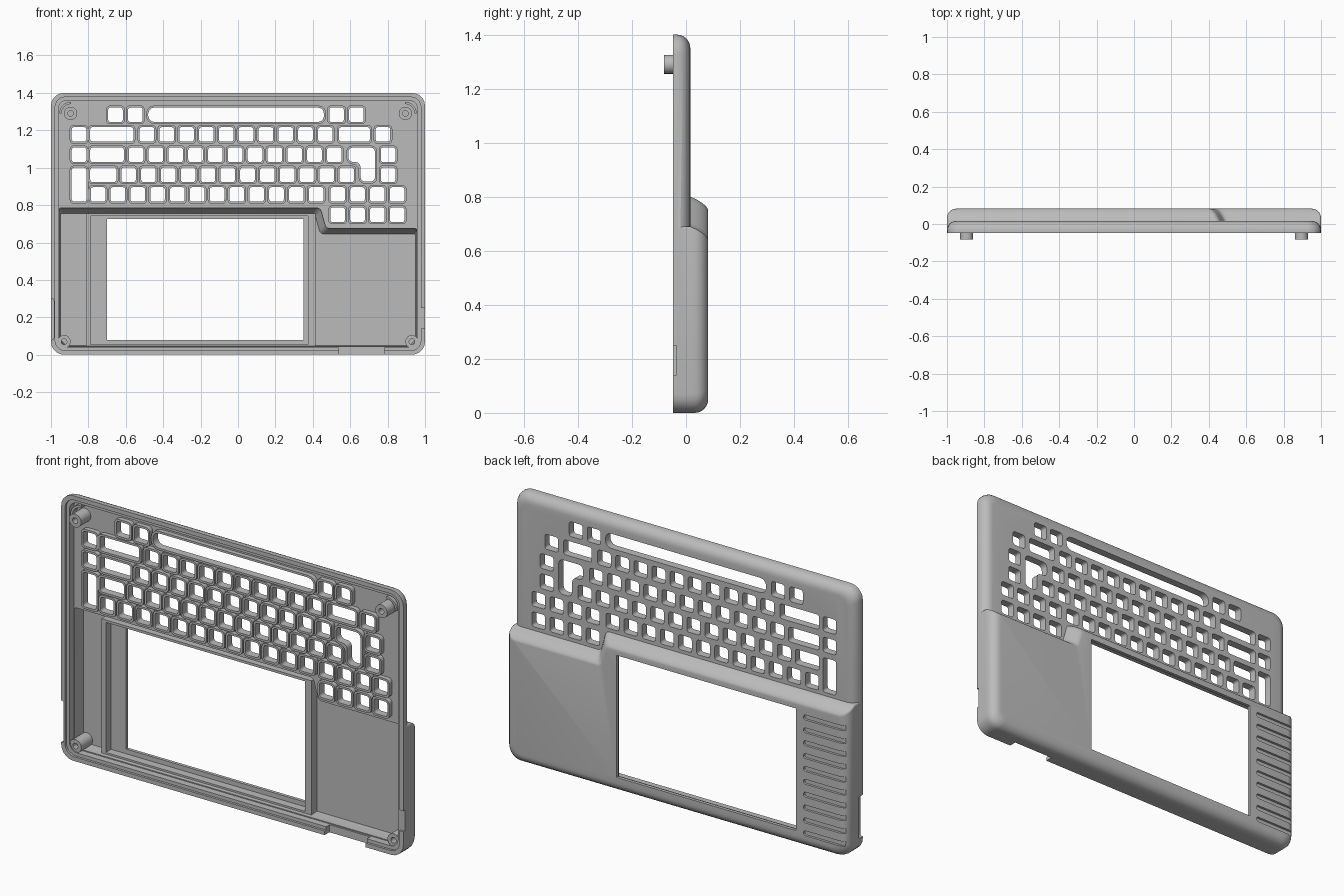
import bpy, bmesh, math
from mathutils import Vector

cube = bpy.data.objects.get("Cube")
if cube:
    bpy.data.objects.remove(cube, do_unlink=True)

grey = bpy.data.materials.new("case_grey")
grey.use_nodes = True
grey.diffuse_color = (0.5, 0.5, 0.5, 1)
grey.node_tree.nodes["Principled BSDF"].inputs["Base Color"].default_value = (0.5, 0.5, 0.5, 1)

RIM, PLATE, BACK = -0.048, 0.016, 0.082   # depths: open edge, thin back, thick back
FLOOR, KEY_FLOOR = 0.065, 0.0             # inside depths
FILLET = 0.05


# ---------- helpers ----------
def rect(x0, x1, z0, z1):
    return [(x0, z0), (x1, z0), (x1, z1), (x0, z1)]


def grow(poly, d):
    """Offset a right-angled counter-clockwise outline outwards."""
    out = []
    for i, p in enumerate(poly):
        p, a, b = Vector(p), Vector(poly[i - 1]), Vector(poly[(i + 1) % len(poly)])
        e, f = (p - a).normalized(), (b - p).normalized()
        out.append((p.x + d * (e.y + f.y), p.y - d * (e.x + f.x)))
    return out


def rounded(poly, radii, steps=5):
    """Round each corner of an outline."""
    if not isinstance(radii, (list, tuple)):
        radii = [radii] * len(poly)
    pts = []
    for i, r in enumerate(radii):
        p, a, b = Vector(poly[i]), Vector(poly[i - 1]), Vector(poly[(i + 1) % len(poly)])
        u, v = (a - p).normalized() * r, (b - p).normalized() * r
        for k in range(steps + 1):
            t = k / steps
            s = 1 - t
            pts.append(p + u * (s**3 + 3 * s * s * t * 0.448) + v * (t**3 + 3 * t * t * s * 0.448))
    return pts


def circle(x, z, r, n=24):
    return [(x + r * math.cos(2 * math.pi * k / n), z + r * math.sin(2 * math.pi * k / n)) for k in range(n)]


def loft(bm, rings, closed=False):
    """Skin a series of (depth, outline) rings; closed makes a tube wall."""
    loops = [[bm.verts.new((p[0], y, p[1])) for p in pts] for y, pts in rings]
    pairs = list(zip(loops, loops[1:])) + ([(loops[-1], loops[0])] if closed else [])
    for a, b in pairs:
        for i in range(len(a)):
            j = (i + 1) % len(a)
            bm.faces.new((a[i], a[j], b[j], b[i]))
    if not closed:
        bm.faces.new(loops[0])
        bm.faces.new(loops[-1])


def prism(bm, pts, y0, y1):
    loft(bm, [(y0, pts), (y1, pts)])


def tube(bm, outer, inner, y0, y1):
    loft(bm, [(y0, outer), (y1, outer), (y1, inner), (y0, inner)], closed=True)


def smooth(ob):
    ob.data.polygons.foreach_set("use_smooth", [True] * len(ob.data.polygons))
    ob.data.set_sharp_from_angle(angle=math.radians(32))


def make(name, build):
    bm = bmesh.new()
    build(bm)
    bmesh.ops.recalc_face_normals(bm, faces=bm.faces)
    me = bpy.data.meshes.new(name)
    bm.to_mesh(me)
    bm.free()
    me.materials.append(grey)
    ob = bpy.data.objects.new(name, me)
    bpy.context.collection.objects.link(ob)
    smooth(ob)
    return ob


def combine(ob, build, operation="DIFFERENCE"):
    tool = make("cutter", build)
    tool.hide_render = True
    mod = ob.modifiers.new("boolean", "BOOLEAN")
    mod.operation, mod.solver, mod.object = operation, "EXACT", tool
    deps = bpy.context.evaluated_depsgraph_get()
    me = bpy.data.meshes.new_from_object(ob.evaluated_get(deps))
    ob.modifiers.clear()
    ob.data = me
    bpy.data.objects.remove(tool, do_unlink=True)


# ---------- outer shell ----------
def fillet_levels(y):
    """Depth and inset pairs for a rounded back edge ending at depth y."""
    angles = [math.radians(a) for a in range(0, 91, 15)]
    return [(y - FILLET * (1 - math.sin(a)), FILLET * (1 - math.cos(a))) for a in angles]


def upper_slab(bm):
    rings = [(RIM, rounded(rect(-1, 1, 0, 1.4), 0.07))]
    for y, s in fillet_levels(PLATE):
        rings.append((y, rounded(rect(-1 + s, 1 - s, s, 1.4 - s), 0.07 - s * 0.4)))
    loft(bm, rings)


def step_outline(s, t):
    """Deep lower half: s insets sides and bottom, t drops the stepped top edge."""
    poly = [(-1 + s, s), (1 - s, s), (1 - s, 0.69 - t), (0.485 - t, 0.69 - t),
            (0.455 - t, 0.80 - t), (-1 + s, 0.80 - t)]
    return rounded(poly, [0.07 - s * 0.4] * 2 + [0.01, 0.02, 0.02, 0.01])


def lower_block(bm):
    rings = [(RIM, step_outline(0, 0)), (PLATE, step_outline(0, 0))]
    for y, s in fillet_levels(BACK):
        slope = 0.03 * max(0, y - PLATE) / (BACK - PLATE)
        rings.append((y, step_outline(s, slope + 0.4 * s)))
    loft(bm, rings)


shell = make("case_shell", upper_slab)
combine(shell, lower_block, "UNION")


# ---------- hollow inside with a stepped lip ----------
combine(shell, lambda bm: prism(bm, rounded(rect(-0.978, 0.978, 0.022, 1.378), 0.055), -0.2, -0.036))
combine(shell, lambda bm: prism(bm, rounded(rect(-0.96, 0.96, 0.04, 1.36), 0.045), -0.2, KEY_FLOOR))
combine(shell, lambda bm: loft(bm, [(-0.1, step_outline(0.045, 0.015)), (PLATE, step_outline(0.045, 0.015)),
                                    (FLOOR, step_outline(0.05, 0.045))]))

# ---------- key openings ----------
PITCH, HALF = 0.106, 0.039
ROWS = [1.283, 1.178, 1.069, 0.962, 0.857, 0.748]
keys = []


def key(x, row, count=1):
    for i in range(count):
        c = x + i * PITCH
        keys.append(rect(c - HALF, c + HALF, ROWS[row] - HALF, ROWS[row] + HALF))


def wide(x0, x1, row):
    keys.append(rect(x0, x1, ROWS[row] - HALF, ROWS[row] + HALF))


key(-0.655, 0, 2)
wide(-0.48, 0.46, 0)
key(0.527, 0, 2)
key(-0.85, 1)
wide(-0.79, -0.56, 1)
key(-0.487, 1, 10)
wide(0.54, 0.705, 1)
key(0.775, 1)
key(-0.85, 2)
wide(-0.79, -0.61, 2)
key(-0.545, 2, 11)
key(0.803, 2)
keys.append(rect(-0.85 - HALF, -0.85 + HALF, 0.818, 1.0))
wide(-0.79, -0.65, 3)
key(-0.585, 3, 12)
key(0.803, 3)
key(-0.748, 4, 12)
key(0.533, 4, 4)
key(0.533, 5, 4)
# L-shaped key
keys.append([(0.655, 0.925), (0.733, 0.925), (0.733, 1.108), (0.59, 1.108), (0.59, 1.03), (0.655, 1.03)])


def corner(poly):
    long_bar = poly[1][0] - poly[0][0] > 0.5
    return 0.034 if long_bar else 0.025 if len(poly) > 4 else 0.013


def key_holes(bm):
    for k in keys:
        prism(bm, rounded(k, corner(k), 3), -0.2, 0.05)


def key_rims(bm):
    for k in keys:
        tube(bm, rounded(grow(k, 0.011), corner(k) + 0.008, 3), rounded(k, corner(k), 3), -0.025, 0.004)


combine(shell, key_holes)
make("key_rims", key_rims)


# ---------- screen window, edge notches and rear grip grooves ----------
def openings(bm):
    prism(bm, rect(-0.70, 0.35, 0.08, 0.725), 0.03, 0.2)
    prism(bm, rounded(rect(0.54, 0.78, -0.1, 0.046), 0.01), -0.2, -0.008)
    prism(bm, rounded(rect(0.95, 1.1, 0.14, 0.25), 0.005), -0.2, -0.036)
    prism(bm, rounded(rect(-1.1, -0.985, 0.08, 0.30), 0.01), -0.21, -0.015)


def grooves(bm):
    for i in range(10):
        z = 0.08 + 0.068 * i
        prism(bm, rounded(rect(-1.1, -0.745, z - 0.013, z + 0.013), 0.01), 0.0695, 0.2)


combine(shell, openings)
combine(shell, grooves)
smooth(shell)


# ---------- inner ridges, posts and corner ribs ----------
make("screen_ridge", lambda bm: tube(bm, rect(-0.813, 0.415, 0.043, 0.755), rect(-0.788, 0.375, 0.055, 0.742),
                                     0.022, FLOOR + 0.004))


def posts(bm):
    for side in (-1, 1):
        for x, z, y0, y1 in ((0.895, 1.29, -0.082, 0.004), (0.93, 0.07, -0.03, FLOOR + 0.004)):
            tube(bm, circle(side * x, z, 0.035), circle(side * x, z, 0.015), y0, y1)


def corner_ribs(bm):
    for side in (-1, 1):
        angles = [math.radians(10 * k) for k in range(10)]
        arc = [(r * math.cos(a), r * math.sin(a)) for r, order in ((0.062, angles), (0.05, angles[::-1])) for a in order]
        prism(bm, [(side * (0.893 + p[0]), 1.29 + p[1]) for p in arc], -0.036, 0.004)


make("screw_posts", posts)
make("corner_ribs", corner_ribs)
